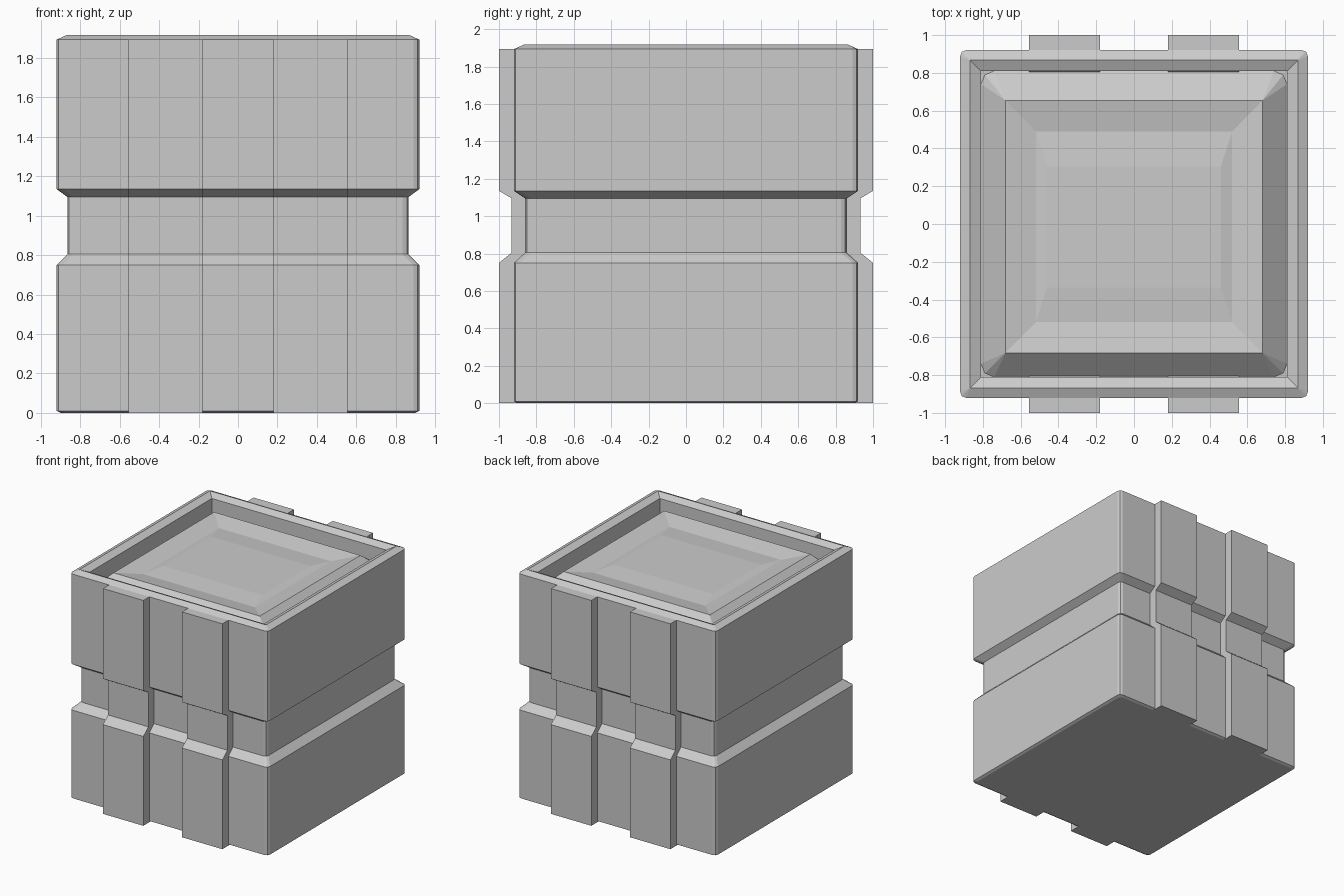
import bpy, bmesh, math

if "Cube" in bpy.data.objects:
    bpy.data.objects.remove(bpy.data.objects["Cube"])


def ring(hx, hy, z, r, oy=0.0):
    """Rectangle with two-segment rounded corners, counter-clockwise."""
    pts = []
    for i, (sx, sy) in enumerate([(1, 1), (-1, 1), (-1, -1), (1, -1)]):
        for k in range(3):
            a = math.radians(90 * i + 45 * k)
            pts.append((sx * (hx - r) + r * math.cos(a),
                        sy * (hy - r) + r * math.sin(a) + oy, z))
    return pts


def finish(name, bm):
    bmesh.ops.remove_doubles(bm, verts=bm.verts, dist=0.0005)
    me = bpy.data.meshes.new(name)
    bm.to_mesh(me)
    bm.free()
    ob = bpy.data.objects.new(name, me)
    bpy.context.collection.objects.link(ob)
    return ob


def loft(name, rings, cap_bottom=False, cap_top=False):
    bm = bmesh.new()
    loops = [[bm.verts.new(p) for p in ring(*r)] for r in rings]
    for a, b in zip(loops, loops[1:]):
        n = len(a)
        for i in range(n):
            j = (i + 1) % n
            bm.faces.new((a[i], a[j], b[j], b[i]))
    if cap_bottom:
        bm.faces.new(loops[0][::-1])
    if cap_top:
        bm.faces.new(loops[-1])
    return finish(name, bm)


# Crate body: waist groove, bevelled rim and recessed well
loft("crate_body", [
    (0.90, 0.90, 0.0, 0.03), (0.92, 0.92, 0.01, 0.03),
    (0.92, 0.92, 0.75, 0.03), (0.865, 0.86, 0.805, 0.03),
    (0.865, 0.86, 1.095, 0.03), (0.92, 0.92, 1.135, 0.03),
    (0.92, 0.92, 1.893, 0.03), (0.867, 0.867, 1.917, 0.0),
    (0.81, 0.81, 1.89, 0.0), (0.81, 0.81, 1.75, 0.0),
    (0.81, 0.81, 1.75, 0.07)], cap_bottom=True)

# Raised lid panel with shallow stepped slopes
loft("lid_panel", [
    (0.81, 0.81, 1.75, 0.07), (0.68, 0.668, 1.87, 0.0, -0.014),
    (0.52, 0.505, 1.84, 0.0, -0.015), (0.46, 0.32, 1.855, 0.0, -0.015)],
    cap_top=True)

# Vertical ribs, notched at the waist, two on the front and two on the back
profile = [(0.80, 0.0), (1.0, 0.0), (1.0, 0.75), (0.932, 0.805),
           (0.932, 1.095), (1.0, 1.135), (1.0, 1.893), (0.90, 1.893),
           (0.80, 1.75)]
for side, sy in (("front", -1), ("back", 1)):
    for hand, sx in (("left", -1), ("right", 1)):
        bm = bmesh.new()
        inner = [bm.verts.new((sx * 0.18, sy * y, z)) for y, z in profile]
        outer = [bm.verts.new((sx * 0.555, sy * y, z)) for y, z in profile]
        n = len(profile)
        bm.faces.new(inner)
        bm.faces.new(outer[::-1])
        for i in range(n):
            j = (i + 1) % n
            bm.faces.new((inner[i], outer[i], outer[j], inner[j]))
        bmesh.ops.recalc_face_normals(bm, faces=bm.faces)
        finish(f"{side}_{hand}_rib", bm)
